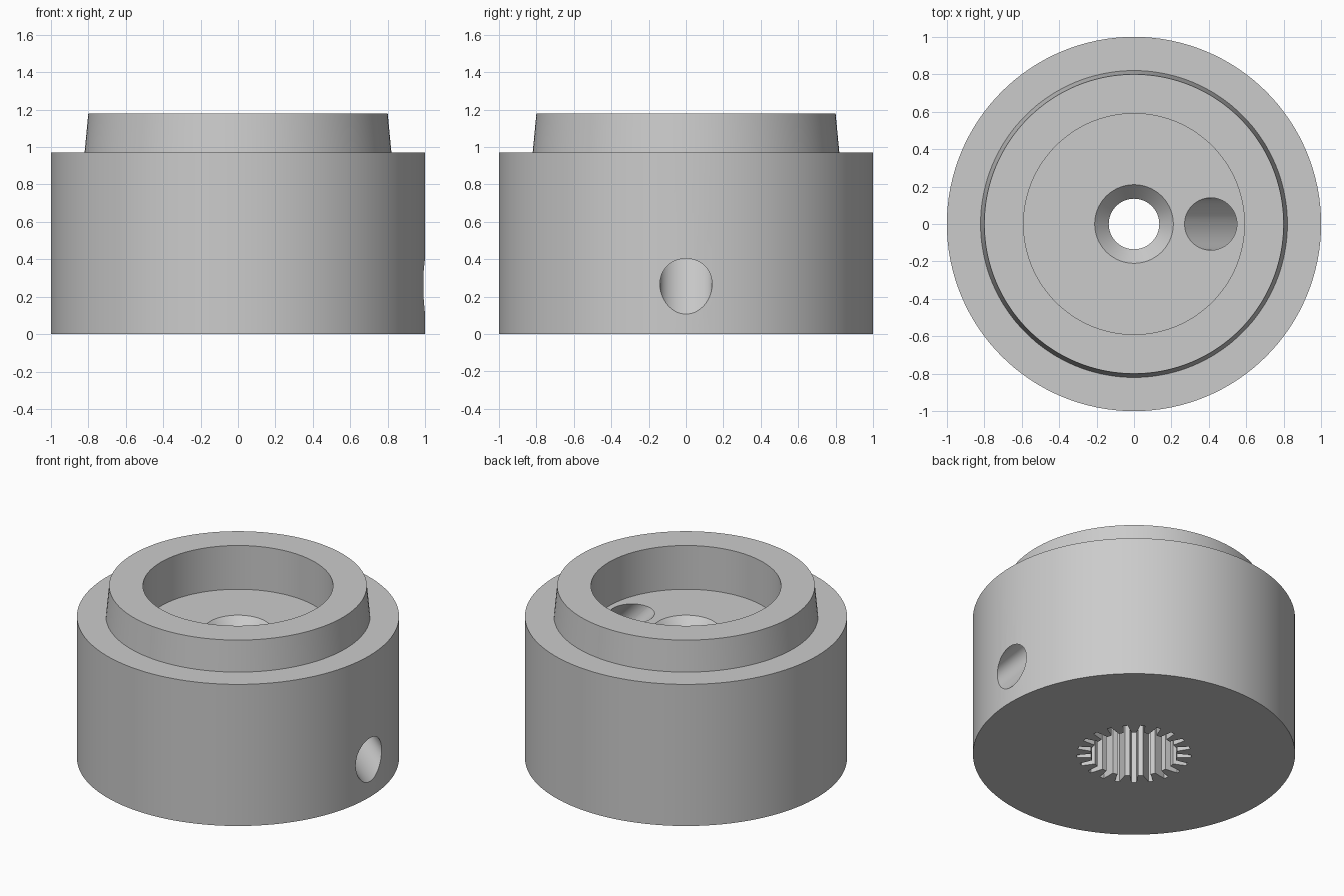
import bpy
import bmesh
from math import cos, sin, pi, radians
from mathutils import Matrix, Vector

if "Cube" in bpy.data.objects:
    bpy.data.objects.remove(bpy.data.objects["Cube"])

SEGMENTS = 128
FLOOR_Z = 0.88      # floor of the upper recess
BORE_R = 0.135

grey = bpy.data.materials.new("light_grey")
grey.use_nodes = True
colour = (0.6, 0.6, 0.6, 1)
grey.diffuse_color = colour
grey.node_tree.nodes["Principled BSDF"].inputs["Base Color"].default_value = colour


def make_object(name, bm):
    bmesh.ops.recalc_face_normals(bm, faces=bm.faces)
    mesh = bpy.data.meshes.new(name)
    bm.to_mesh(mesh)
    bm.free()
    mesh.materials.append(grey)
    obj = bpy.data.objects.new(name, mesh)
    bpy.context.collection.objects.link(obj)
    return obj


def lathe(name, profile):
    """Revolve a closed (radius, height) profile around z."""
    bm = bmesh.new()
    verts = [bm.verts.new((r, 0, z)) for r, z in profile]
    edges = [bm.edges.new((v, verts[i - 1])) for i, v in enumerate(verts)]
    bmesh.ops.spin(bm, geom=verts + edges, cent=(0, 0, 0), axis=(0, 0, 1),
                   angle=2 * pi, steps=SEGMENTS, use_merge=True)
    bmesh.ops.remove_doubles(bm, verts=bm.verts, dist=1e-5)
    return make_object(name, bm)


def prism(name, outline, start, end):
    """Extrude a horizontal outline from start to end, straight or slanted."""
    bm = bmesh.new()
    start, end = Vector(start), Vector(end)
    face = bm.faces.new([bm.verts.new(start + Vector((x, y, 0))) for x, y in outline])
    top = bmesh.ops.extrude_face_region(bm, geom=[face])["geom"]
    moved = [v for v in top if isinstance(v, bmesh.types.BMVert)]
    bmesh.ops.transform(bm, verts=moved, matrix=Matrix.Translation(end - start))
    return make_object(name, bm)


def cut(target, cutter):
    """Subtract the cutter, then discard it."""
    mod = target.modifiers.new("cut", "BOOLEAN")
    mod.operation = "DIFFERENCE"
    mod.solver = "EXACT"
    mod.object = cutter
    bpy.ops.object.select_all(action="DESELECT")
    bpy.context.view_layer.objects.active = target
    target.select_set(True)
    bpy.ops.object.modifier_apply(modifier=mod.name)
    bpy.data.objects.remove(cutter)


# Body with tapered collar, recess, countersink and central bore
body = lathe("coupling_body", [
    (BORE_R, 0), (1, 0), (1, 0.97), (0.82, 0.97), (0.8, 1.18),
    (0.59, 1.18), (0.59, FLOOR_Z), (0.21, FLOOR_Z), (BORE_R, FLOOR_Z - 0.08)])

# Splined socket in the underside
TEETH = 21
pitch = 2 * pi / TEETH
spline = []
for i in range(TEETH):
    mid = radians(230) + i * pitch
    for offset, r in ((-0.3, 0.27), (-0.14, 0.355), (0.14, 0.355), (0.3, 0.27)):
        a = mid + offset * pitch
        spline.append((r * cos(a), r * sin(a)))
cut(body, prism("socket_cutter", spline, (0, 0, -0.1), (0, 0, 0.5)))

# Slanted channel from the recess floor out through the side wall
inlet, outlet = Vector((0.41, 0, FLOOR_Z)), Vector((1, 0, 0.255))
circle = [(0.14 * cos(2 * pi * i / 64), 0.14 * sin(2 * pi * i / 64)) for i in range(64)]
cut(body, prism("channel_cutter", circle,
                inlet.lerp(outlet, -0.1), inlet.lerp(outlet, 1.3)))

# Smooth curved walls, crisp rims
bpy.ops.object.shade_smooth_by_angle(angle=radians(25))
